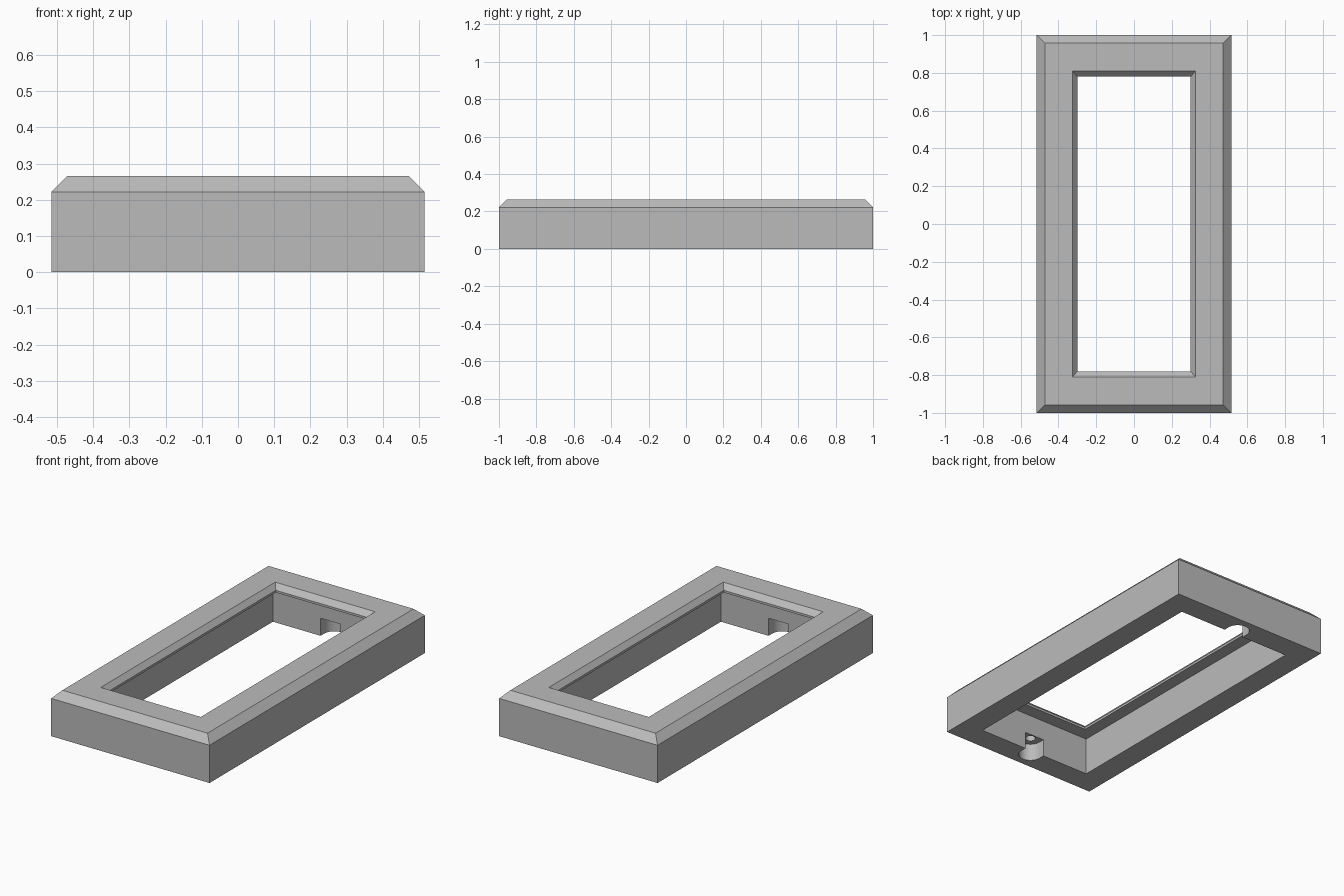
import bpy, bmesh, math

cube = bpy.data.objects.get("Cube")
if cube:
    bpy.data.objects.remove(cube, do_unlink=True)

grey = bpy.data.materials.new("plain grey")
grey.use_nodes = True
COLOUR = (0.5, 0.5, 0.5, 1)
grey.diffuse_color = COLOUR
grey.node_tree.nodes["Principled BSDF"].inputs["Base Color"].default_value = COLOUR


def finish(bm, name):
    bmesh.ops.recalc_face_normals(bm, faces=bm.faces)
    mesh = bpy.data.meshes.new(name)
    bm.to_mesh(mesh)
    bm.free()
    mesh.materials.append(grey)
    obj = bpy.data.objects.new(name, mesh)
    bpy.context.collection.objects.link(obj)
    return obj


def prism(name, outline, low, high):
    """Extrude a flat outline from low to high."""
    bm = bmesh.new()
    face = bm.faces.new([bm.verts.new((x, y, low)) for x, y in outline])
    top = bmesh.ops.extrude_face_region(bm, geom=[face])["geom"]
    for v in top:
        if isinstance(v, bmesh.types.BMVert):
            v.co.z = high
    return finish(bm, name)


def arc(cy, radius, start, sweep, count):
    return [(radius * math.cos(start + sweep * i / count),
             cy + radius * math.sin(start + sweep * i / count)) for i in range(count + 1)]


# Frame: closed cross-section of rectangles (half width, half length, height)
SECTION = [
    (0.515, 1.0, 0), (0.515, 1.0, 0.222), (0.472, 0.957, 0.265),   # outer wall, bevel
    (0.325, 0.81, 0.265), (0.30, 0.78, 0.235), (0.30, 0.78, 0.222),  # window lip
    (0.375, 0.86, 0.222), (0.375, 0.86, 0),                        # recess below
]
bm = bmesh.new()
rings = [[bm.verts.new((sx * w, sy * l, z)) for sx, sy in ((-1, -1), (1, -1), (1, 1), (-1, 1))]
         for w, l, z in SECTION]
for i, ring in enumerate(rings):
    after = rings[(i + 1) % len(rings)]
    for k in range(4):
        n = (k + 1) % 4
        bm.faces.new((ring[k], ring[n], after[n], after[k]))
frame = finish(bm, "bezel_frame")

# Round-ended notch and blind screw hole in each short wall
RADIUS, CENTRE = 0.065, 0.895
slot = [(-RADIUS, 0.8), (RADIUS, 0.8)] + arc(CENTRE, RADIUS, 0, math.pi, 20)
hole = arc(CENTRE, 0.028, 0, math.tau, 20)[:-1]
cutters = []
for side in (1, -1):
    for name, outline, low, high in (("notch", slot, -0.05, 0.103), ("screw_hole", hole, 0.05, 0.19)):
        cutter = prism(name + "_cutter", [(side * x, side * y) for x, y in outline], low, high)
        cutter.hide_render = True
        cutters.append(cutter)

bpy.ops.object.select_all(action="DESELECT")
frame.select_set(True)
bpy.context.view_layer.objects.active = frame
for cutter in cutters:
    mod = frame.modifiers.new(cutter.name, "BOOLEAN")
    mod.operation = "DIFFERENCE"
    mod.solver = "EXACT"
    mod.object = cutter
    bpy.ops.object.modifier_apply(modifier=mod.name)
for cutter in cutters:
    bpy.data.objects.remove(cutter, do_unlink=True)

bpy.ops.object.shade_smooth_by_angle(angle=math.radians(30))
